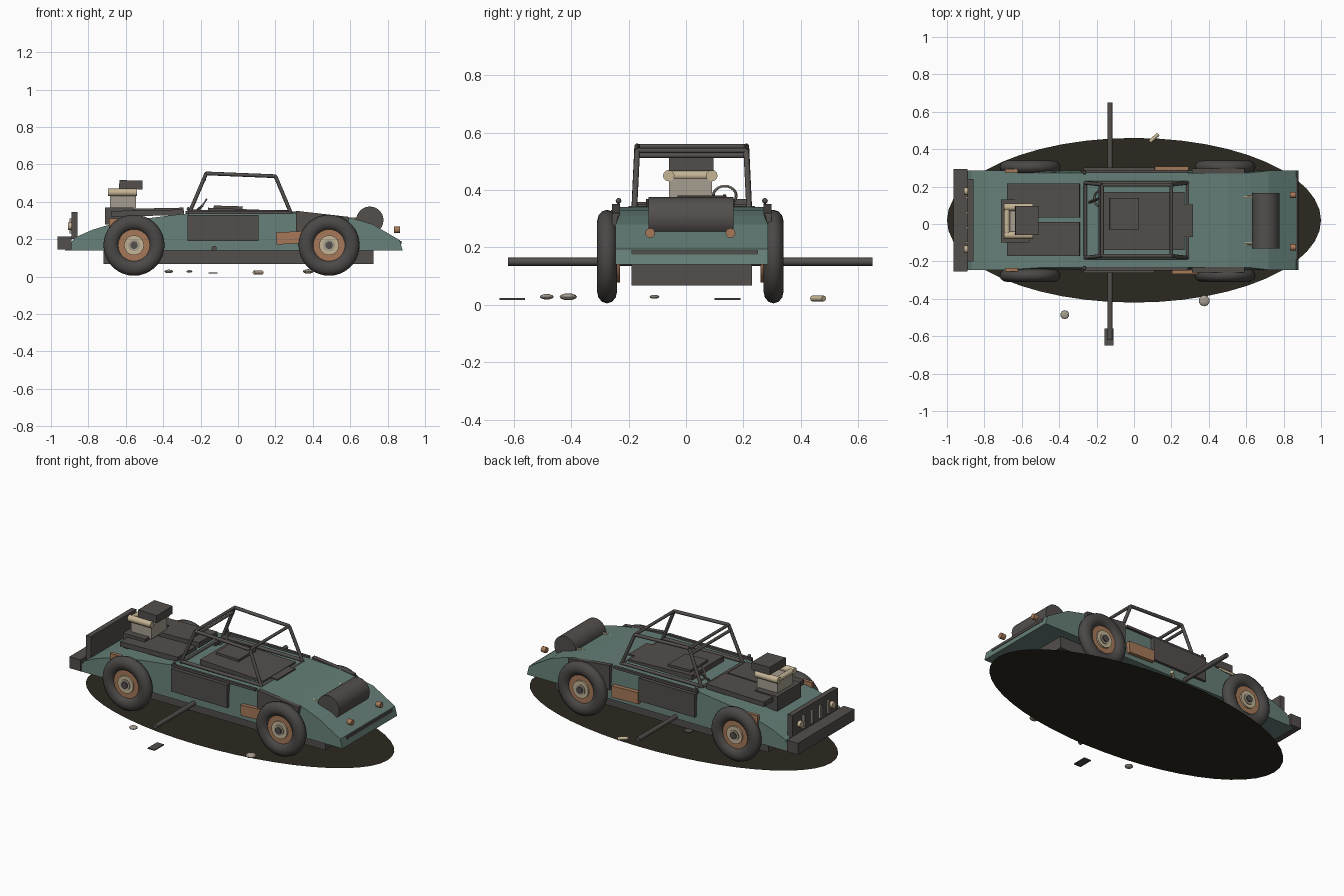
import bpy, bmesh, math
from mathutils import Vector

cube = bpy.data.objects.get("Cube")
if cube:
    bpy.data.objects.remove(cube)

YC = 0.02  # centre line of the car


def material(name, rgb):
    m = bpy.data.materials.new(name)
    m.use_nodes = True
    m.diffuse_color = (*rgb, 1)
    node = next(n for n in m.node_tree.nodes if n.type == 'BSDF_PRINCIPLED')
    node.inputs["Base Color"].default_value = (*rgb, 1)
    return m


teal = material("faded teal paint", (0.13, 0.21, 0.185))
dark = material("dark steel", (0.085, 0.077, 0.072))
rubber = material("tyre rubber", (0.07, 0.066, 0.062))
rust = material("rust brown", (0.38, 0.19, 0.10))
tan = material("tan metal", (0.56, 0.46, 0.30))
grey = material("warm grey", (0.38, 0.34, 0.28))
oil = material("oily ground", (0.024, 0.022, 0.014))


def finish(name, mat, smooth=False):
    o = bpy.context.object
    o.name = name
    o.data.materials.append(mat)
    if smooth:
        bpy.ops.object.shade_smooth_by_angle(angle=math.radians(40))
    return o


def box(name, mat, xs, ys, zs, tilt=0):
    """Box from ranges, tilted about the y axis."""
    lo, hi = Vector((xs[0], ys[0], zs[0])), Vector((xs[1], ys[1], zs[1]))
    bpy.ops.mesh.primitive_cube_add(size=1, location=(lo + hi) / 2)
    o = finish(name, mat)
    o.scale = hi - lo
    o.rotation_euler.y = tilt
    return o


def rod(name, mat, a, b, r, sides=12):
    a, b = Vector(a), Vector(b)
    bpy.ops.mesh.primitive_cylinder_add(vertices=sides, radius=r, depth=(b - a).length, location=(a + b) / 2)
    o = finish(name, mat, sides > 6)
    o.rotation_euler = (b - a).to_track_quat('Z', 'Y').to_euler()
    return o


def side_prism(name, mat, profile, y0, y1, top_inset=0, z_top=1):
    """Extrude an x-z profile across y, drawing the top in slightly."""
    bm = bmesh.new()
    f = bm.faces.new([bm.verts.new((x, y0, z)) for x, z in profile])
    ext = bmesh.ops.extrude_face_region(bm, geom=[f])
    for v in ext["geom"]:
        if isinstance(v, bmesh.types.BMVert):
            v.co.y = y1
    for v in bm.verts:
        if v.co.z > z_top:
            v.co.y += top_inset if v.co.y < (y0 + y1) / 2 else -top_inset
    bmesh.ops.recalc_face_normals(bm, faces=bm.faces)
    me = bpy.data.meshes.new(name)
    bm.to_mesh(me)
    bm.free()
    me.materials.append(mat)
    o = bpy.data.objects.new(name, me)
    bpy.context.collection.objects.link(o)
    return o


# Ground disc
bpy.ops.mesh.primitive_circle_add(vertices=48, radius=1, fill_type='NGON', location=(0, YC, 0))
finish("ground_patch", oil).scale = (1, 0.44, 1)

# Body and chassis
side_prism("body", teal, [(-0.925, 0.14), (-0.87, 0.21), (-0.78, 0.25), (-0.68, 0.28), (-0.5, 0.31),
                          (-0.3, 0.335), (0.3, 0.34), (0.5, 0.33), (0.62, 0.31), (0.72, 0.28),
                          (0.865, 0.195), (0.88, 0.14)], YC - 0.265, YC + 0.265, 0.012, 0.3)
box("chassis", dark, (-0.72, 0.725), (YC - 0.21, YC + 0.21), (0.068, 0.145))
box("rear_slit", dark, (0.862, 0.874), (-0.19, 0.25), (0.175, 0.19))

# Nose
box("front_bumper", dark, (-0.965, -0.89), (YC - 0.275, YC + 0.275), (0.145, 0.215))
box("grille_panel", dark, (-0.89, -0.858), (YC - 0.22, YC + 0.22), (0.2, 0.345))
for i in range(4):
    y = YC - 0.12 + i * 0.08
    box("grille_bar", grey, (-0.902, -0.888), (y - 0.007, y + 0.007), (0.23, 0.31))
for s in (-1, 1):
    y = YC + s * 0.155
    rod("headlamp", tan, (-0.91, y, 0.27), (-0.885, y, 0.27), 0.02)

# Bonnet plates and engine
box("bonnet_left", dark, (-0.68, -0.29), (0.035, 0.217), (0.335, 0.365), -0.02)
box("bonnet_right", dark, (-0.68, -0.29), (-0.17, 0.01), (0.325, 0.355), -0.02)
box("engine_base", dark, (-0.71, -0.56), (-0.1, 0.13), (0.28, 0.37))
box("engine_block", grey, (-0.685, -0.545), (-0.06, 0.09), (0.36, 0.44))
for y in (-0.06, 0.09):
    rod("intake_pipe", tan, (-0.695, y, 0.45), (-0.54, y, 0.45), 0.02)
rod("intake_cross_pipe", tan, (-0.68, -0.06, 0.45), (-0.68, 0.09, 0.45), 0.016)
box("air_scoop", dark, (-0.635, -0.51), (-0.06, 0.095), (0.468, 0.515), 0.02)

# Cockpit
box("cockpit_cover", dark, (-0.16, 0.27), (-0.14, 0.17), (0.33, 0.36), 0.04)
box("cockpit_rear", dark, (0.2, 0.315), (-0.07, 0.105), (0.32, 0.35), 0.04)
box("seat", dark, (-0.13, 0.025), (-0.03, 0.14), (0.345, 0.378), 0.03)
bpy.ops.mesh.primitive_torus_add(major_radius=0.04, minor_radius=0.005, major_segments=20, minor_segments=6,
                                 location=(-0.19, 0.135, 0.38), rotation=(0, -1, 0))
finish("steering_wheel", grey, True)
rod("steering_column", dark, (-0.24, 0.115, 0.335), (-0.19, 0.135, 0.38), 0.007, 8)

# Roll cage
front_foot, front_top, rear_top, rear_foot = (-0.26, 0.34), (-0.17, 0.552), (0.2, 0.537), (0.285, 0.335)
for s in (-1, 1):
    top, foot = YC + s * 0.19, YC + s * 0.2
    rod("cage_front_post", dark, (front_foot[0], foot, front_foot[1]), (front_top[0], top, front_top[1]), 0.01)
    rod("cage_rail", dark, (front_top[0], top, front_top[1]), (rear_top[0], top, rear_top[1]), 0.01)
    rod("cage_rear_post", dark, (rear_top[0], top, rear_top[1]), (rear_foot[0], foot, rear_foot[1]), 0.01)
    rod("cage_floor_rail", dark, (-0.26, foot, 0.348), (0.285, foot, 0.345), 0.01)
for x, z in (front_top, rear_top, (-0.18, 0.52), front_foot, rear_foot):
    rod("cage_cross_bar", dark, (x, YC - 0.19, z), (x, YC + 0.19, z), 0.009)

# Rear tank and tail lamps
rod("fuel_tank", dark, (0.705, -0.13, 0.302), (0.705, 0.165, 0.302), 0.073, 24)
for y in (-0.105, 0.145):
    rod("tank_strut", tan, (0.585, y, 0.31), (0.64, y, 0.31), 0.007, 8)
for y in (-0.125, 0.155):
    rod("tail_lamp", rust, (0.835, y, 0.25), (0.865, y, 0.25), 0.017)

# Wheels
for s in (-1, 1):
    for x in (-0.556, 0.487):
        y = YC - 0.005 + s * 0.29
        bpy.ops.mesh.primitive_torus_add(major_radius=0.122, minor_radius=0.041, major_segments=36,
                                         minor_segments=12, location=(x, y, 0.168), rotation=(math.pi / 2, 0, 0))
        finish("tyre", rubber, True).scale.z = 0.85
        for name, mat, r, reach in (("wheel_disc", rust, 0.09, 0.012), ("hub_ring", tan, 0.053, 0.022),
                                    ("hub_inner", grey, 0.032, 0.027), ("hub_cap", dark, 0.02, 0.034)):
            rod(name, mat, (x, y - s * 0.045, 0.168), (x, y + s * reach, 0.168), r, 20)

# Side armour, mirrored
for s in (-1, 1):
    def span(a, b):
        return sorted((YC + s * a, YC + s * b))
    box("door_panel", dark, (-0.27, 0.11), span(0.255, 0.282), (0.19, 0.33))
    box("side_rail", dark, (-0.28, 0.29), span(0.252, 0.268), (0.335, 0.35))
    side_prism("rear_fender_plate", dark, [(0.31, 0.2), (0.31, 0.352), (0.59, 0.32), (0.59, 0.2)],
               *span(0.25, 0.278))
    box("front_fender_patch", rust, (-0.69, -0.62), span(0.255, 0.275), (0.22, 0.31))
    rod("mirror_stalk", dark, (-0.265, YC + s * 0.255, 0.33), (-0.265, YC + s * 0.255, 0.36), 0.004, 6)
    bpy.ops.mesh.primitive_uv_sphere_add(segments=10, ring_count=6, radius=0.01,
                                         location=(-0.265, YC + s * 0.255, 0.362))
    finish("mirror", dark, True)
box("rust_patch_right", rust, (0.205, 0.345), (-0.268, -0.24), (0.175, 0.24), -0.05)
box("rust_patch_left", rust, (0.11, 0.29), (0.28, 0.308), (0.17, 0.24), 0.03)

# Cross beam through the chassis
rod("cross_beam", dark, (-0.128, -0.62, 0.15), (-0.128, 0.65, 0.15), 0.014)

# Loose scraps on the ground
for x, y, r in ((-0.37, -0.485, 0.024), (0.375, -0.41, 0.03), (-0.26, -0.11, 0.017)):
    bpy.ops.mesh.primitive_uv_sphere_add(segments=10, ring_count=6, radius=r, location=(x, y, 0.028))
    finish("pebble", grey).scale.z = 0.4
rod("scrap_tube", tan, (0.085, 0.44, 0.022), (0.13, 0.48, 0.022), 0.01)
for y in (-0.605, 0.145):
    box("scrap_plate", dark, (-0.157, -0.11), (y - 0.045, y + 0.045), (0.017, 0.023))
